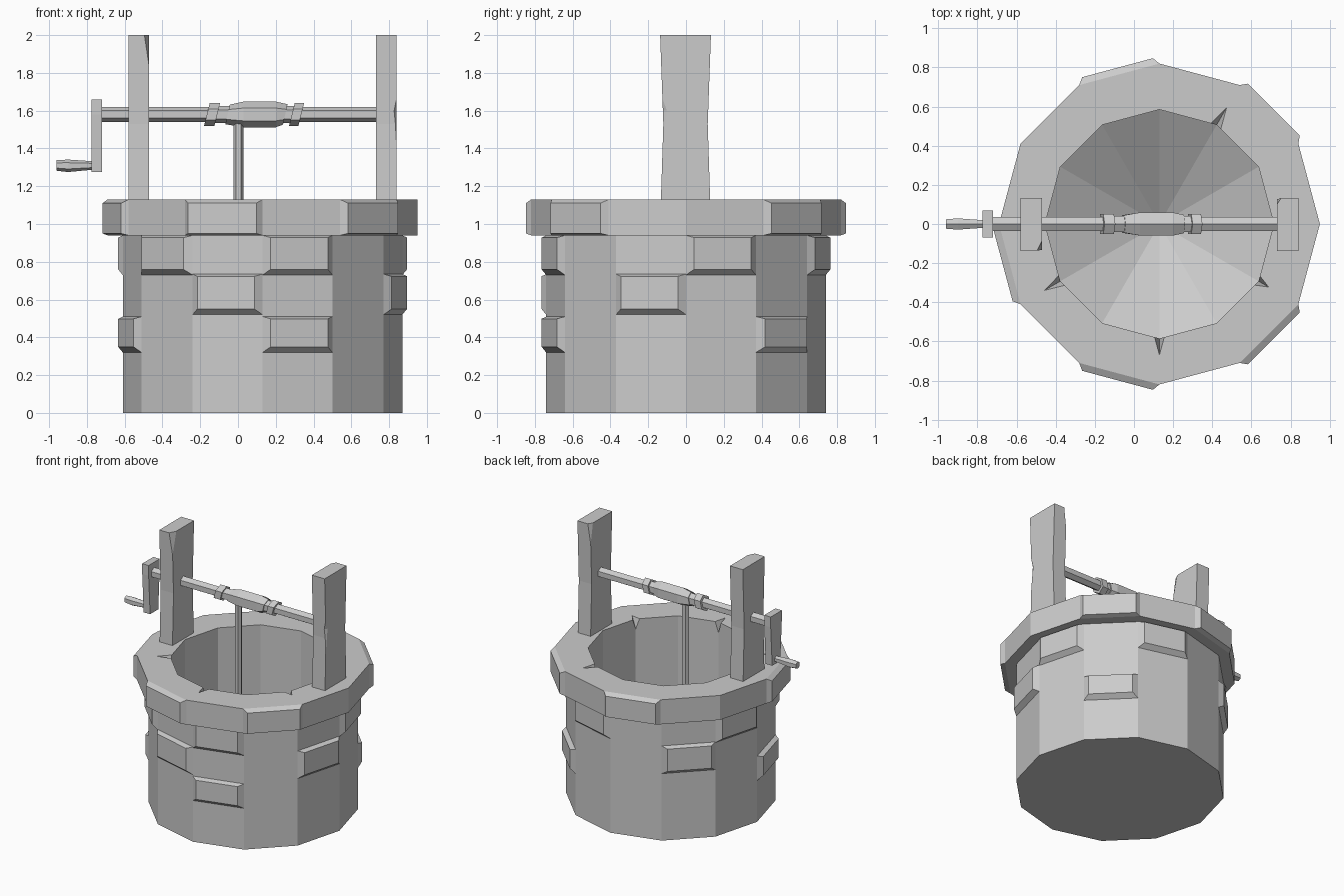
import bpy, bmesh
from math import sin, cos, radians, pi
from mathutils import Vector

if "Cube" in bpy.data.objects:
    bpy.data.objects.remove(bpy.data.objects["Cube"])

CX = 0.13  # the round wall sits off-centre because of the crank


def finish(name, bm):
    bmesh.ops.remove_doubles(bm, verts=bm.verts, dist=0.0005)
    bmesh.ops.recalc_face_normals(bm, faces=bm.faces)
    me = bpy.data.meshes.new(name)
    bm.to_mesh(me)
    bm.free()
    ob = bpy.data.objects.new(name, me)
    bpy.context.collection.objects.link(ob)
    return ob


def loft(name, rings):
    """Skin equal-count rings and cap both ends."""
    bm = bmesh.new()
    vs = [[bm.verts.new(p) for p in r] for r in rings]
    n = len(rings[0])
    for a, b in zip(vs, vs[1:]):
        for i in range(n):
            j = (i + 1) % n
            bm.faces.new((a[i], a[j], b[j], b[i]))
    bm.faces.new(vs[0])
    bm.faces.new(vs[-1])
    return finish(name, bm)


def hull(name, groups):
    """One object made of convex pieces."""
    bm = bmesh.new()
    for pts in groups:
        res = bmesh.ops.convex_hull(bm, input=[bm.verts.new(p) for p in pts])
        junk = [v for v in res["geom_interior"] if isinstance(v, bmesh.types.BMVert)]
        if junk:
            bmesh.ops.delete(bm, geom=junk, context='VERTS')
    bmesh.ops.dissolve_limit(bm, angle_limit=radians(1), verts=bm.verts, edges=bm.edges)
    return finish(name, bm)


def cut(ob, groups):
    """Chip convex pieces out of an object."""
    tool = hull("cutter", groups)
    tool.hide_render = True
    m = ob.modifiers.new("chips", 'BOOLEAN')
    m.operation = 'DIFFERENCE'
    m.solver = 'EXACT'
    m.object = tool
    bpy.context.view_layer.objects.active = ob
    bpy.ops.object.modifier_apply(modifier=m.name)
    bpy.data.objects.remove(tool)


def polar(r, deg, z, side=0.0):
    a = radians(deg)
    return Vector((CX + r * cos(a) - side * sin(a), r * sin(a) + side * cos(a), z))


def xring(x, r, z=1.58, n=6, shear=0.0, y=0.0):
    """Ring around the x axis, optionally slanted."""
    return [(x + shear * sin(2 * pi * i / n + pi / n), y + r * cos(2 * pi * i / n + pi / n),
             z + r * sin(2 * pi * i / n + pi / n)) for i in range(n)]


# Wall, overhanging rim and funnel-floored shaft in one lathed shell
profile = [(0.74, 0), (0.74, 0.94), (0.82, 0.94), (0.82, 1.13), (0.585, 1.13), (0.585, 0.42)]
shell = [[polar(r, 30 * i, z) for i in range(12)] for r, z in profile]
shell_bm = bmesh.new()
vs = [[shell_bm.verts.new(p) for p in r] for r in shell]
for a, b in zip(vs, vs[1:]):
    for i in range(12):
        j = (i + 1) % 12
        shell_bm.faces.new((a[i], a[j], b[j], b[i]))
shell_bm.faces.new(vs[0])
tip = shell_bm.verts.new((CX, 0, 0.06))
for i in range(12):
    shell_bm.faces.new((vs[-1][i], vs[-1][(i + 1) % 12], tip))
wall = finish("well_wall", shell_bm)

# Small wedge cracks in the inner rim edge
cracks = []
for ang, tip_r, w in ((270, 0.69, 0.035), (210, 0.70, 0.04), (330, 0.66, 0.04), (60, 0.71, 0.04)):
    cracks.append([polar(0.56, ang, 1.15, w), polar(0.56, ang, 1.15, -w),
                   polar(tip_r, ang, 1.15), polar(0.56, ang, 1.02)])
cut(wall, cracks)


def stone(r, deg, z0, z1, d, inset, lo, hi):
    """Chamfered stone on one 30 degree side of the wall."""
    a, b = polar(r, deg, 0), polar(r, deg + 30, 0)
    along = (b - a).normalized()
    out = Vector((along.y, -along.x, 0))
    pts = []
    for off, s, u, v in ((-0.02, 0, z0, z1), (0, 0, z0, z1), (d, inset, z0 + lo, z1 - hi)):
        for p in (a + along * s, b - along * s):
            pts += [p + out * off + Vector((0, 0, z)) for z in (u, v)]
    return pts


# Raised stones on the wall, three courses
courses = {(0.32, 0.51): (30, 180, 270),
           (0.52, 0.735): (120, 240, 330),
           (0.73, 0.94): (0, 60, 150, 210, 270)}
hull("wall_stones", [stone(0.74, s, z0, z1, 0.035, 0.035, 0.03, 0.012)
                     for (z0, z1), sides in courses.items() for s in sides])
# Raised stones on the rim
hull("rim_stones", [stone(0.82, s, 0.94, 1.13, 0.035, 0.025, 0.01, 0.02)
                    for s in (30, 90, 180, 240, 300)])


# Posts, pinched at the axle
def post(name, x0, x1):
    return loft(name, [[(x0, -y0, z), (x1, -y0, z), (x1, y1, z), (x0, y1, z)]
                       for z, y0, y1 in ((1.12, 0.133, 0.128), (1.53, 0.12, 0.115), (2.0, 0.137, 0.132))])


left = post("left_post", -0.58, -0.47)
cut(left, [[(-0.505, -0.15, 2.02), (-0.46, -0.06, 2.02), (-0.45, -0.15, 2.02), (-0.465, -0.135, 1.78)]])
right = post("right_post", 0.73, 0.84)
cut(right, [[(0.815, -0.14, 1.6), (0.86, -0.07, 1.6), (0.86, -0.14, 1.6),
             (0.845, -0.125, 1.33), (0.845, -0.13, 1.7)],
            [(0.72, 0.08, 2.02), (0.765, 0.15, 2.02), (0.72, 0.15, 2.02), (0.728, 0.14, 1.75)]])

# Axle with its crank
loft("axle", [xring(-0.73, 0.04), xring(0.74, 0.04)])
loft("crank_arm", [[(-0.775, -w, z), (-0.72, -w, z), (-0.72, w, z), (-0.775, w, z)]
                   for z, w in ((1.275, 0.05), (1.58, 0.068), (1.66, 0.068))])
loft("crank_handle", [xring(-0.765, 0.022, 1.31), xring(-0.90, 0.033, 1.308), xring(-0.96, 0.028, 1.31)])

# Rope wound on the axle: slack core, fat middle and slanted coils
loft("rope_core", [xring(-0.15, 0.046), xring(0.32, 0.046)])
loft("rope_middle", [xring(-0.055, 0.052, shear=0.012), xring(0.03, 0.068), xring(0.20, 0.068),
                     xring(0.25, 0.054, shear=0.012)])
for i, (x0, x1, r) in enumerate(((-0.165, -0.11, 0.06), (0.285, 0.335, 0.06))):
    loft(f"rope_coil_{i + 1}", [xring(x0, r, shear=0.015), xring(x1, r, shear=0.015)])

# Hanging rope
loft("hanging_rope", [[(0.003 + 0.027 * cos(pi * i / 3), 0.027 * sin(pi * i / 3), z) for i in range(6)]
                      for z in (0.42, 1.57)])
